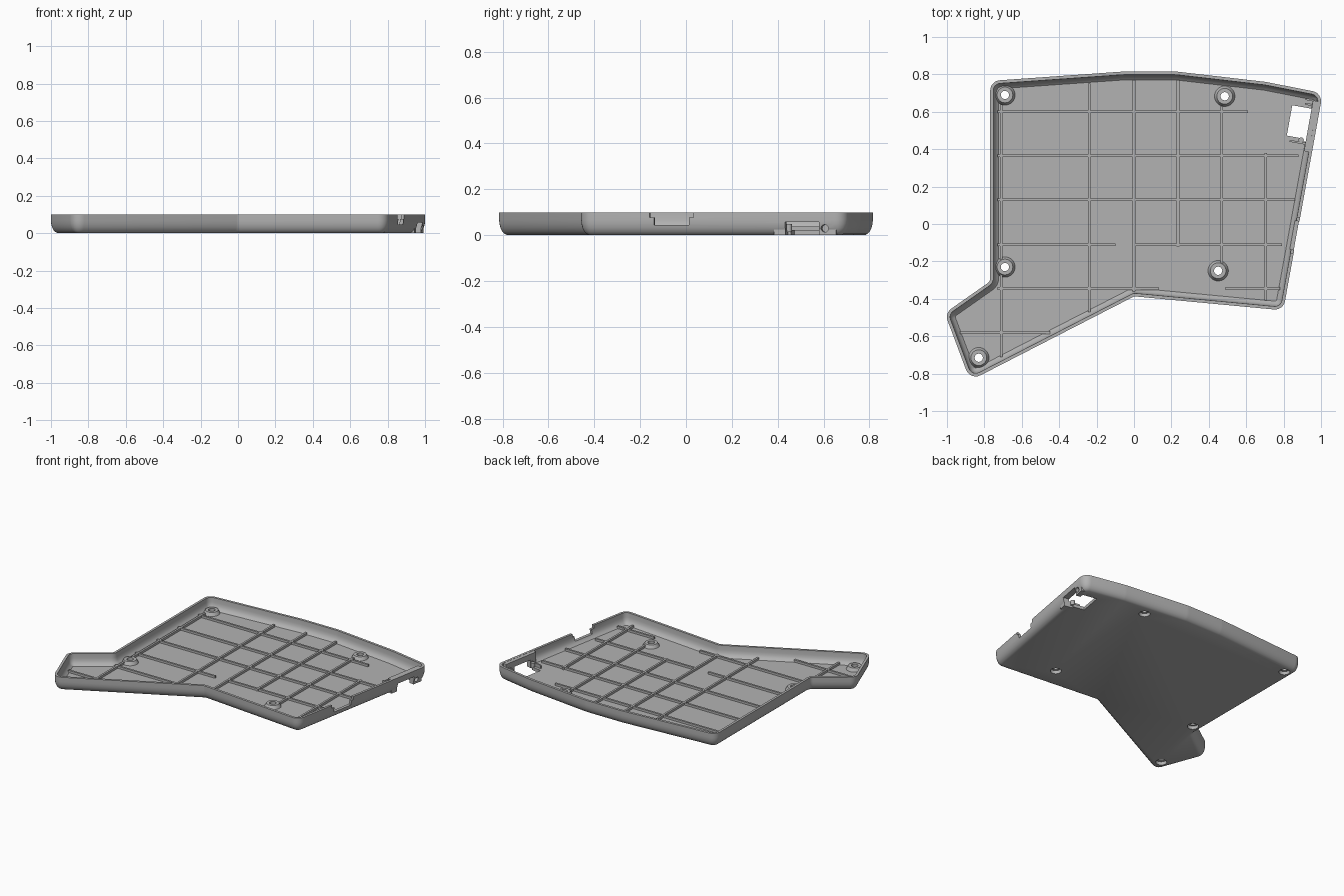
import bpy, bmesh, math
from mathutils import Vector, Matrix

if "Cube" in bpy.data.objects:
    bpy.data.objects.remove(bpy.data.objects["Cube"])

grey = bpy.data.materials.new("plain grey")
grey.use_nodes = True
COLOUR = (0.45, 0.45, 0.45, 1)
grey.diffuse_color = COLOUR
grey.node_tree.nodes["Principled BSDF"].inputs["Base Color"].default_value = COLOUR

HEIGHT, FLOOR = 0.1, 0.022


def finish(name, bm):
    bmesh.ops.recalc_face_normals(bm, faces=bm.faces)
    mesh = bpy.data.meshes.new(name)
    bm.to_mesh(mesh)
    bm.free()
    mesh.materials.append(grey)
    obj = bpy.data.objects.new(name, mesh)
    bpy.context.collection.objects.link(obj)
    return obj


def add_box(bm, x0, x1, y0, y1, z0, z1, frame=Matrix()):
    size = Matrix.Diagonal((x1 - x0, y1 - y0, z1 - z0, 1))
    centre = Matrix.Translation(((x0 + x1) / 2, (y0 + y1) / 2, (z0 + z1) / 2))
    bmesh.ops.create_cube(bm, size=1, matrix=frame @ centre @ size)


def add_cone(bm, x, y, z0, z1, r0, r1, frame=Matrix()):
    place = frame @ Matrix.Translation((x, y, (z0 + z1) / 2))
    bmesh.ops.create_cone(bm, cap_ends=True, segments=32, radius1=r0, radius2=r1,
                          depth=z1 - z0, matrix=place)


def select_only(obj):
    bpy.ops.object.select_all(action="DESELECT")
    obj.select_set(True)
    bpy.context.view_layer.objects.active = obj


def cut(obj, cutter):
    select_only(obj)
    mod = obj.modifiers.new("cut", "BOOLEAN")
    mod.operation, mod.solver, mod.object = "DIFFERENCE", "EXACT", cutter
    bpy.ops.object.modifier_apply(modifier=mod.name)


def rounded(corners, steps=6):
    """Round each corner of a counter-clockwise outline with an arc."""
    pts = []
    for i, (x, y, r) in enumerate(corners):
        c = Vector((x, y))
        a = (Vector(corners[i - 1][:2]) - c).normalized()
        b = (Vector(corners[(i + 1) % len(corners)][:2]) - c).normalized()
        half = a.angle(b) / 2
        mid = c + (a + b).normalized() * (r / math.sin(half))
        start = c + a * (r / math.tan(half)) - mid
        end = c + b * (r / math.tan(half)) - mid
        turn = -start.angle_signed(end)
        for k in range(steps + 1):
            pts.append(mid + Matrix.Rotation(turn * k / steps, 2) @ start)
    return pts


def inset(pts, d):
    """Move a counter-clockwise outline inward by d."""
    out = []
    for i, p in enumerate(pts):
        e = (p - pts[i - 1]).normalized()
        f = (pts[(i + 1) % len(pts)] - p).normalized()
        n = Vector((-e.y, e.x)) + Vector((-f.y, f.x))
        out.append(p + n * (2 * d / n.length_squared))
    return out


# Outline of the tray: x, y, corner radius
corners = [(-0.768, 0.765, 0.055), (-0.768, -0.305, 0.03), (-1.01, -0.475, 0.055),
           (-0.875, -0.835, 0.055), (0, -0.385, 0.03), (0.795, -0.46, 0.055),
           (1.005, 0.70, 0.055), (0.70, 0.76, 0.2), (0.225, 0.815, 0.2), (-0.06, 0.815, 0.2)]
outline = rounded(corners)
lo = Vector((min(p.x for p in outline), min(p.y for p in outline)))
hi = Vector((max(p.x for p in outline), max(p.y for p in outline)))
for p in outline:
    p.x = (p.x - lo.x) / (hi.x - lo.x) * 2 - 1
    p.y = ((p.y - lo.y) / (hi.y - lo.y) - 0.5) * 1.63

# Tray shell: inset and height of each ring, from under the floor to inside
rings = [(0.035, 0), (0.024, 0.006), (0.014, 0.016), (0.006, 0.032), (0.0015, 0.05),
         (0, 0.068), (0, HEIGHT), (0.017, HEIGHT), (0.018, 0.068), (0.022, 0.05),
         (0.03, 0.034), (0.045, FLOOR)]
bm = bmesh.new()
loops = [[bm.verts.new((p.x, p.y, z)) for p in inset(outline, d)] for d, z in rings]
for a, b in zip(loops, loops[1:]):
    for i in range(len(a)):
        bm.faces.new((a[i - 1], a[i], b[i], b[i - 1]))
bm.faces.new(loops[0])
bm.faces.new(loops[-1])
tray = finish("tray_shell", bm)

# Frame of the slanted right wall: local x inward, local y along the model's y
foot, head = Vector((0.792, -0.46)), Vector((1.0, 0.70))
along = (head - foot).normalized()
slope = along.x / along.y
wall = Matrix(((along.y * -1, along.x, 0, foot.x - foot.y * slope),
               (along.x, along.y, 0, 0), (0, 0, 1, 0), (0, 0, 0, 1)))

# Thickened wall around the port
bm = bmesh.new()
add_box(bm, 0.001, 0.035, 0.39, 0.665, 0, HEIGHT - 0.001, wall)
pad = finish("port_wall", bm)

# Floor ribs: fixed position, start, end
rib_columns = [(-0.71, -0.71, 0.64), (-0.475, -0.58, 0.75), (-0.24, -0.47, 0.75),
               (0, -0.36, 0.77), (0.235, -0.12, 0.77), (0.47, -0.21, 0.63),
               (0.705, -0.41, 0.38)]
rib_rows = [(0.6, -0.73, 0.61), (0.365, -0.73, 0.88), (0.13, -0.73, 0.86),
            (-0.11, -0.73, -0.1), (-0.11, 0, 0.79), (-0.345, -0.73, 0.13),
            (-0.345, 0.49, 0.78), (-0.58, -0.93, -0.45)]
bm = bmesh.new()
W, TOP = 0.007, 0.038
for x, y0, y1 in rib_columns:
    add_box(bm, x - W, x + W, y0, y1, 0.015, TOP)
for y, x0, x1 in rib_rows:
    add_box(bm, x0, x1, y - W, y + W, 0.015, TOP - 0.0005)
ribs = finish("floor_ribs", bm)

# Screw bosses
screws = [(-0.69, 0.69), (0.485, 0.683), (-0.69, -0.23), (0.45, -0.25), (-0.83, -0.715)]
bm = bmesh.new()
for x, y in screws:
    add_cone(bm, x, y, 0.012, 0.045, 0.06, 0.042)
bosses = finish("screw_bosses", bm)

# Small guides and post beside the port
bm = bmesh.new()
for y in (0.635, 0.66):
    add_box(bm, 0.015, 0.075, y, y + 0.01, 0.015, 0.07, wall)
add_box(bm, 0.02, 0.12, 0.425, 0.435, 0.015, 0.045, wall)
add_cone(bm, 0.06, 0.445, 0.015, 0.05, 0.014, 0.014, wall)
guides = finish("port_guides", bm)

# Cutters: screw holes with counterbores
bm = bmesh.new()
for x, y in screws:
    add_cone(bm, x, y, -0.02, 0.2, 0.022, 0.022)
screw_holes = finish("screw_hole_cutter", bm)
bm = bmesh.new()
for x, y in screws:
    add_cone(bm, x, y, -0.02, 0.024, 0.036, 0.036)
counterbores = finish("counterbore_cutter", bm)


# Cutters: floor window, port opening, side screw, stepped wall notch
def wall_cutter(name, *box):
    bm = bmesh.new()
    add_box(bm, *box, wall)
    return finish(name, bm)


window = wall_cutter("window_cutter", 0.022, 0.14, 0.455, 0.62, -0.02, 0.06)
port = wall_cutter("port_cutter", -0.05, 0.06, 0.44, 0.59, -0.02, 0.058)
notch_low = wall_cutter("notch_cutter", -0.05, 0.07, -0.14, 0.015, 0.045, 0.2)
notch_high = wall_cutter("notch_step_cutter", -0.05, 0.07, -0.16, 0.035, 0.077, 0.2)
bm = bmesh.new()
add_cone(bm, 0, 0, -0.02, 0.025, 0.016, 0.016,
         wall @ Matrix.Translation((0, 0.615, 0.03)) @ Matrix.Rotation(math.pi / 2, 4, "Y"))
side_screw = finish("side_screw_cutter", bm)

cuts = {tray: (screw_holes, counterbores, window, port, notch_low, notch_high, side_screw),
        bosses: (screw_holes, counterbores), pad: (port, side_screw),
        ribs: (screw_holes, counterbores)}
for obj, cutters in cuts.items():
    for cutter in cutters:
        cut(obj, cutter)
for cutter in set(sum(cuts.values(), ())):
    bpy.data.objects.remove(cutter)

for obj in (tray, pad, ribs, bosses, guides):
    select_only(obj)
    bpy.ops.object.shade_smooth_by_angle(angle=math.radians(30))
